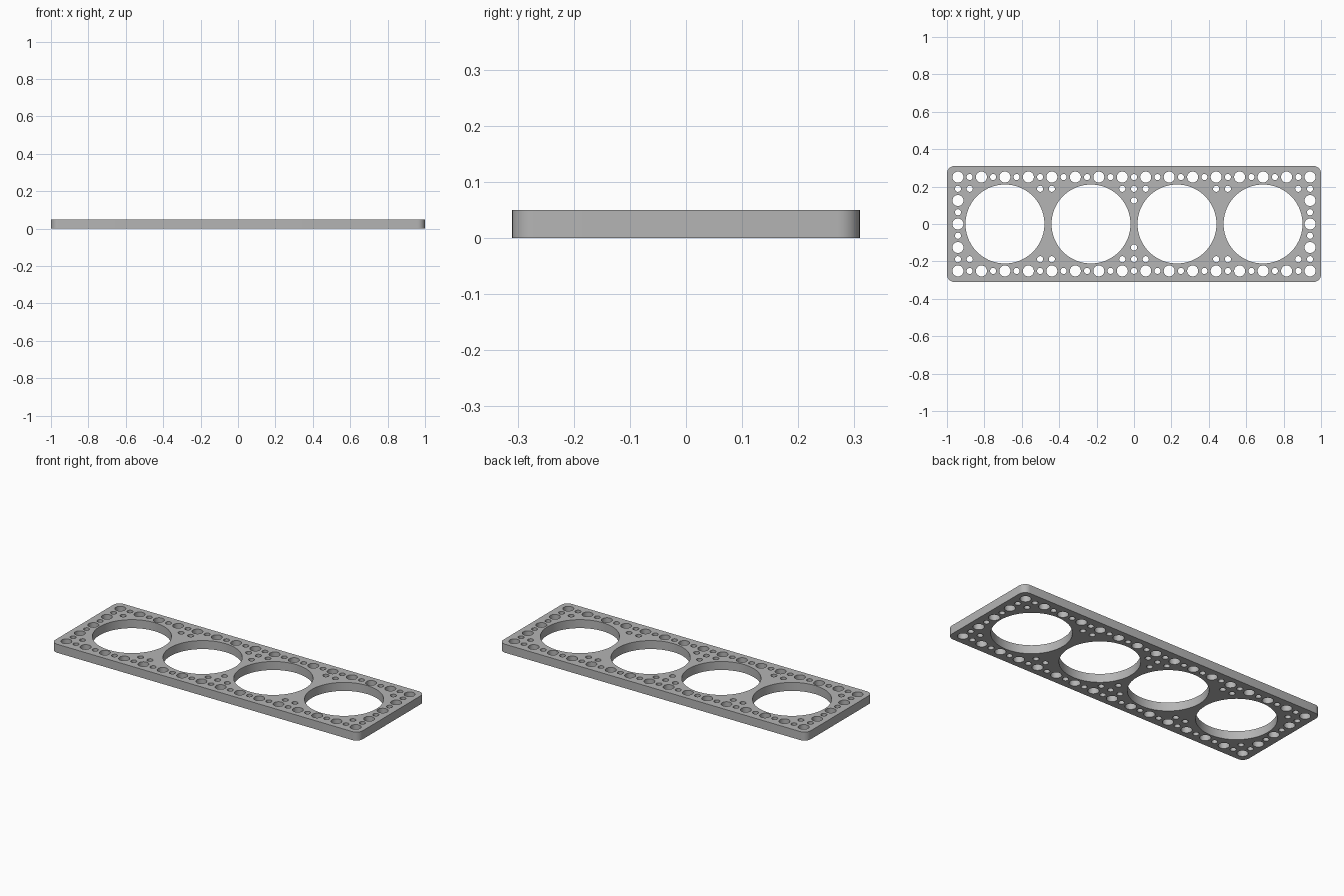
import bpy, bmesh
from math import cos, sin, pi

cube = bpy.data.objects.get("Cube")
if cube:
    bpy.data.objects.remove(cube, do_unlink=True)

HALF_X, HALF_Y, THICK, CORNER = 1.0, 0.31, 0.05, 0.04
PITCH = 0.1255
BIG_R, PEG_R, PIN_R = 0.211, 0.0295, 0.0165

grey = bpy.data.materials.new("plain_grey")
grey.use_nodes = True
colour = (0.46, 0.46, 0.46, 1)
grey.diffuse_color = colour
grey.node_tree.nodes["Principled BSDF"].inputs["Base Color"].default_value = colour

curve = bpy.data.curves.new("plate_outline", "CURVE")
curve.dimensions = "2D"
curve.fill_mode = "BOTH"
curve.extrude = THICK / 2


def add_loop(points):
    spline = curve.splines.new("POLY")
    spline.points.add(len(points) - 1)
    for p, (x, y) in zip(spline.points, points):
        p.co = (x, y, 0, 1)
    spline.use_cyclic_u = True


def arc(x, y, r, start, sweep, steps):
    return [(x + r * cos(start + sweep * i / steps),
             y + r * sin(start + sweep * i / steps)) for i in range(steps + 1)]


def hole(x, y, r, sides):
    add_loop(arc(x, y, r, 0, 2 * pi, sides)[:-1])


# Rounded outer edge
outline = []
for k, (sx, sy) in enumerate([(1, 1), (-1, 1), (-1, -1), (1, -1)]):
    outline += arc(sx * (HALF_X - CORNER), sy * (HALF_Y - CORNER),
                   CORNER, k * pi / 2, pi / 2, 8)
add_loop(outline)

# Four large openings
for i in range(4):
    hole((i - 1.5) * 0.46, 0, BIG_R, 72)

# Border holes, counted in half pitches: large and small take turns
border = [(i, s) for i in range(-15, 16) for s in (-4, 4)]
border += [(s, j) for j in range(-3, 4) for s in (-15, 15)]
for i, j in border:
    large = i % 2 and j % 2 == 0
    hole(i * PITCH / 2, j * PITCH / 2, PEG_R if large else PIN_R, 32 if large else 20)

# Small holes in the gaps between the openings
for s in (-1, 1):
    for i in (-14, -8, -7, -1, 0, 1, 7, 8, 14):
        hole(i * PITCH / 2, s * 1.5 * PITCH, PIN_R, 20)
    hole(0, s * PITCH, PIN_R, 20)

# Turn the filled outline into a solid mesh plate
source = bpy.data.objects.new("plate_source", curve)
bpy.context.collection.objects.link(source)
bpy.context.view_layer.update()
graph = bpy.context.evaluated_depsgraph_get()
mesh = bpy.data.meshes.new_from_object(source.evaluated_get(graph))
bpy.data.objects.remove(source, do_unlink=True)

bm = bmesh.new()
bm.from_mesh(mesh)
bmesh.ops.remove_doubles(bm, verts=bm.verts, dist=0.0001)
bmesh.ops.translate(bm, verts=bm.verts, vec=(0, 0, THICK / 2))
bmesh.ops.recalc_face_normals(bm, faces=bm.faces)
bm.to_mesh(mesh)
bm.free()

mesh.materials.clear()
mesh.materials.append(grey)
plate = bpy.data.objects.new("perforated_plate", mesh)
bpy.context.collection.objects.link(plate)
bpy.ops.object.select_all(action="DESELECT")
plate.select_set(True)
bpy.context.view_layer.objects.active = plate
bpy.ops.object.shade_smooth_by_angle(angle=pi / 6)
